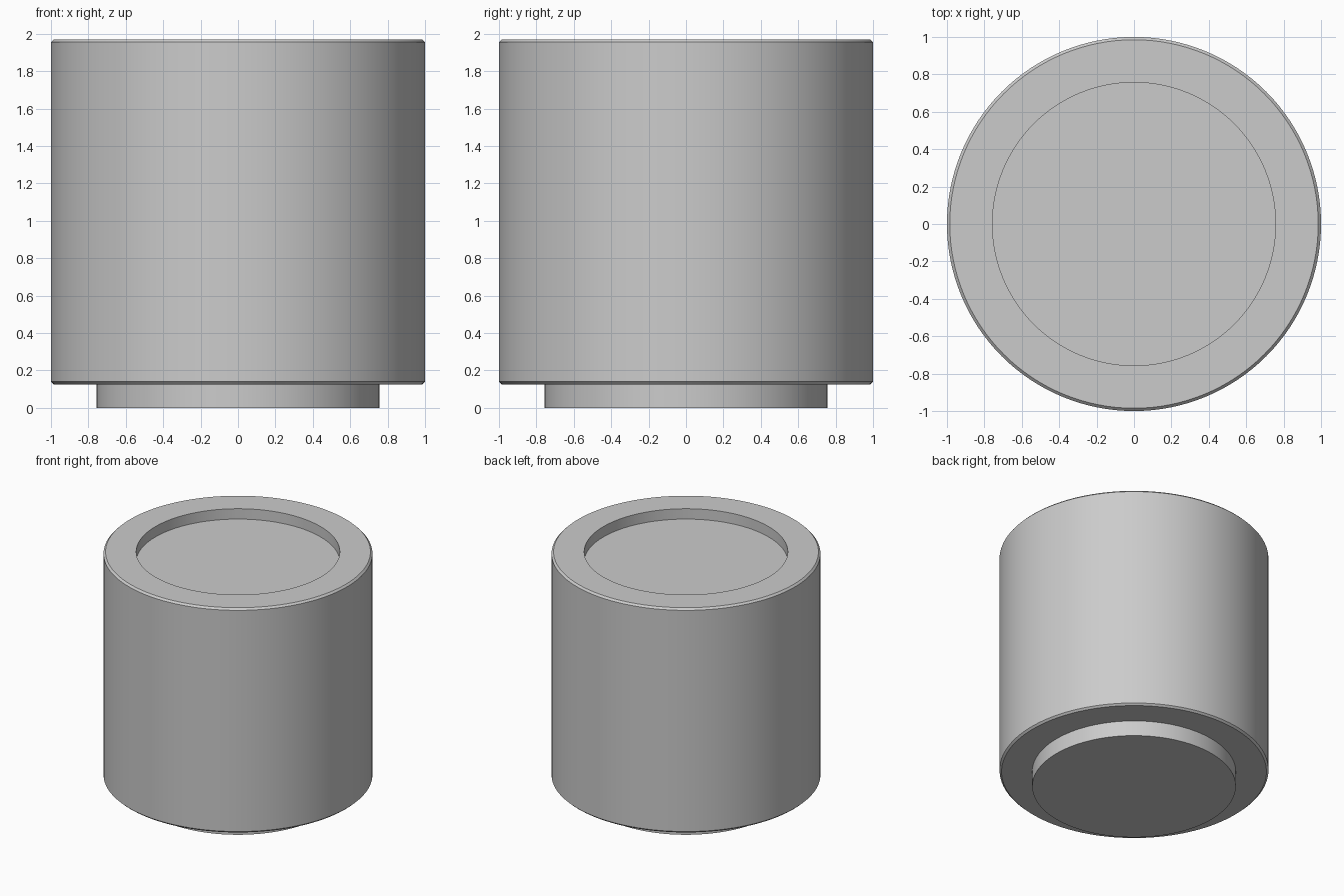
import bpy, bmesh, math

if "Cube" in bpy.data.objects:
    bpy.data.objects.remove(bpy.data.objects["Cube"])

SIDES = 128


def lathe(name, profile):
    """Revolve an (r, z) profile that starts and ends with flat caps."""
    bm = bmesh.new()
    rings = [[bm.verts.new((r * math.cos(2 * math.pi * i / SIDES),
                            r * math.sin(2 * math.pi * i / SIDES), z))
              for i in range(SIDES)] for r, z in profile]
    for a, b in zip(rings, rings[1:]):
        for i in range(SIDES):
            j = (i + 1) % SIDES
            bm.faces.new((a[i], a[j], b[j], b[i]))
    bm.faces.new(rings[0][::-1])
    bm.faces.new(rings[-1])
    bmesh.ops.recalc_face_normals(bm, faces=bm.faces)
    mesh = bpy.data.meshes.new(name)
    bm.to_mesh(mesh)
    bm.free()
    obj = bpy.data.objects.new(name, mesh)
    bpy.context.collection.objects.link(obj)
    bpy.context.view_layer.objects.active = obj
    obj.select_set(True)
    bpy.ops.object.shade_smooth_by_angle(angle=math.radians(30))
    obj.select_set(False)
    return obj


# Stackable drum: bottom peg, chamfered body, recessed top
lathe("stacking_drum", [
    (0.757, 0.0), (0.757, 0.126),        # locating peg
    (0.985, 0.126), (1.0, 0.14),         # lower chamfer
    (1.0, 1.955), (0.985, 1.97),         # wall and upper chamfer
    (0.757, 1.97), (0.757, 1.885),       # rim and recess
])
